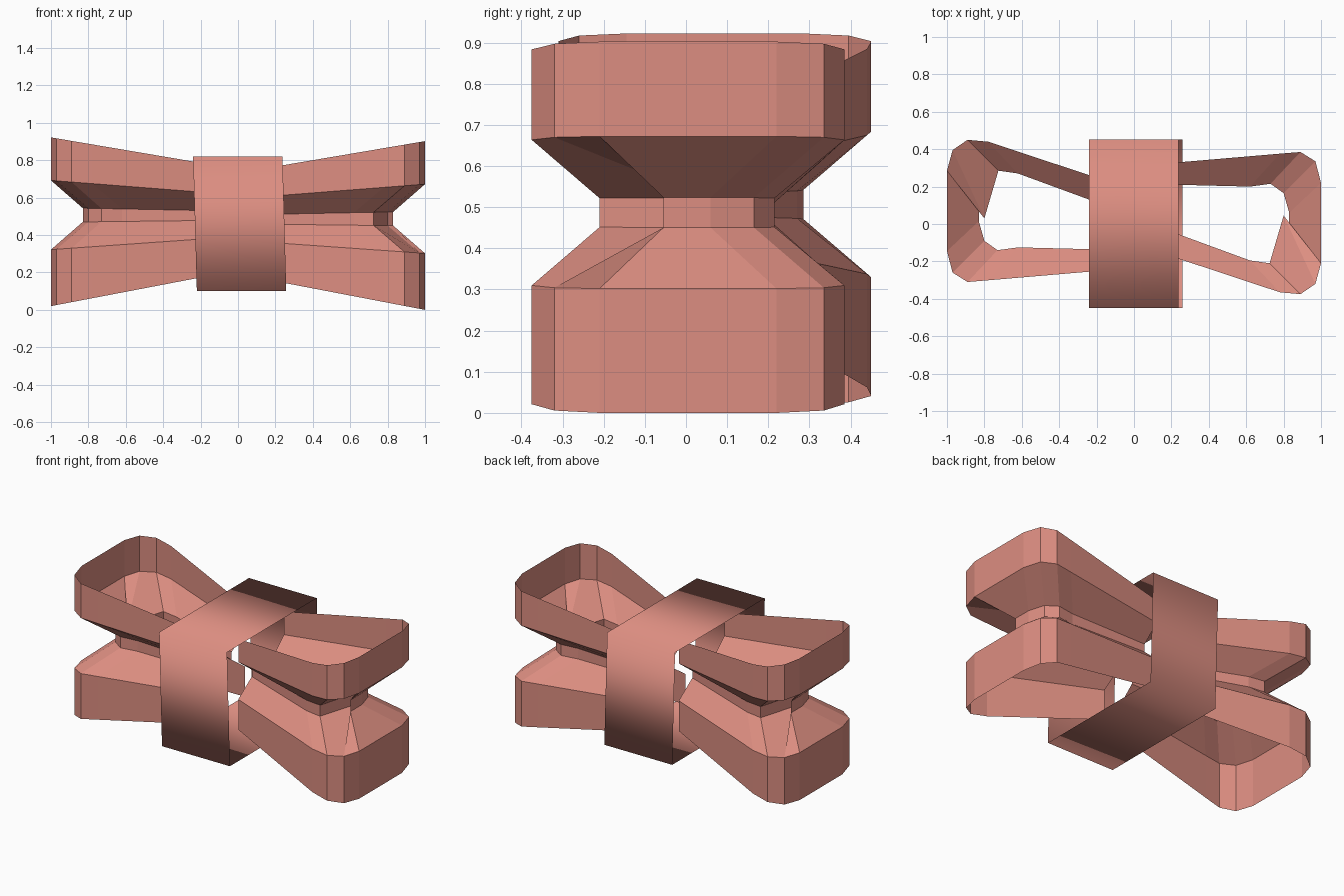
import bpy
from math import pi

if "Cube" in bpy.data.objects:
    bpy.data.objects.remove(bpy.data.objects["Cube"])

mat = bpy.data.materials.new("ribbon_pink")
mat.diffuse_color = (0.72, 0.27, 0.22, 1)
mat.use_nodes = True
mat.node_tree.nodes["Principled BSDF"].inputs["Base Color"].default_value = mat.diffuse_color


def make(name, verts, faces, smooth=False):
    me = bpy.data.meshes.new(name)
    me.from_pydata(verts, [], faces)
    me.materials.append(mat)
    for p in me.polygons:
        p.use_smooth = smooth
    ob = bpy.data.objects.new(name, me)
    bpy.context.collection.objects.link(ob)
    return ob


# plan path of a loop: outer rim and matching pinched waist
outer = [(.10, .318), (.78, .376), (.89, .385), (.97, .335), (1, .22),
         (1, -.21), (.97, -.32), (.89, -.375), (.78, -.365), (.10, -.14)]
waist = [(.10, .213), (.62, .20), (.73, .215), (.80, .165), (.83, .06),
         (.83, -.055), (.80, .045), (.725, -.21), (.62, -.195), (.10, -.004)]
# ribbon cross-section: height and whether it follows the waist
section = [(0.0, 0), (.302, 0), (.448, 1), (.527, 1), (.672, 0), (.902, 0)]


def ribbon_loop(name):
    verts, faces = [], []
    mid = .478
    for o, w in zip(outer, waist):
        for z, pinched in section:
            x, y = w if pinched else o
            s = 1 - .4 * (1 - x)  # ribbon narrows towards the knot
            verts.append((x, y, mid + (z - mid) * s))
    n = len(section)
    for i in range(len(outer) - 1):
        for j in range(n - 1):
            a = i * n + j
            faces.append((a, a + 1, a + n + 1, a + n))
    return make(name, verts, faces)


# the two loops
right = ribbon_loop("right_loop")
left = ribbon_loop("left_loop")
left.rotation_euler = (0, 0, pi)
left.location = (0, .075, .02)

# slightly skewed central band, an open square tube
ring = [(-.45, .10, .02), (.453, .10, .02), (.453, .82, 0), (-.45, .82, 0)]
verts = [(x + dx, y, z) for y, z, dx in ring for x in (-.24, .238)]
faces = [(2 * i, 2 * ((i + 1) % 4), 2 * ((i + 1) % 4) + 1, 2 * i + 1) for i in range(4)]
make("center_band", verts, faces, smooth=True)
